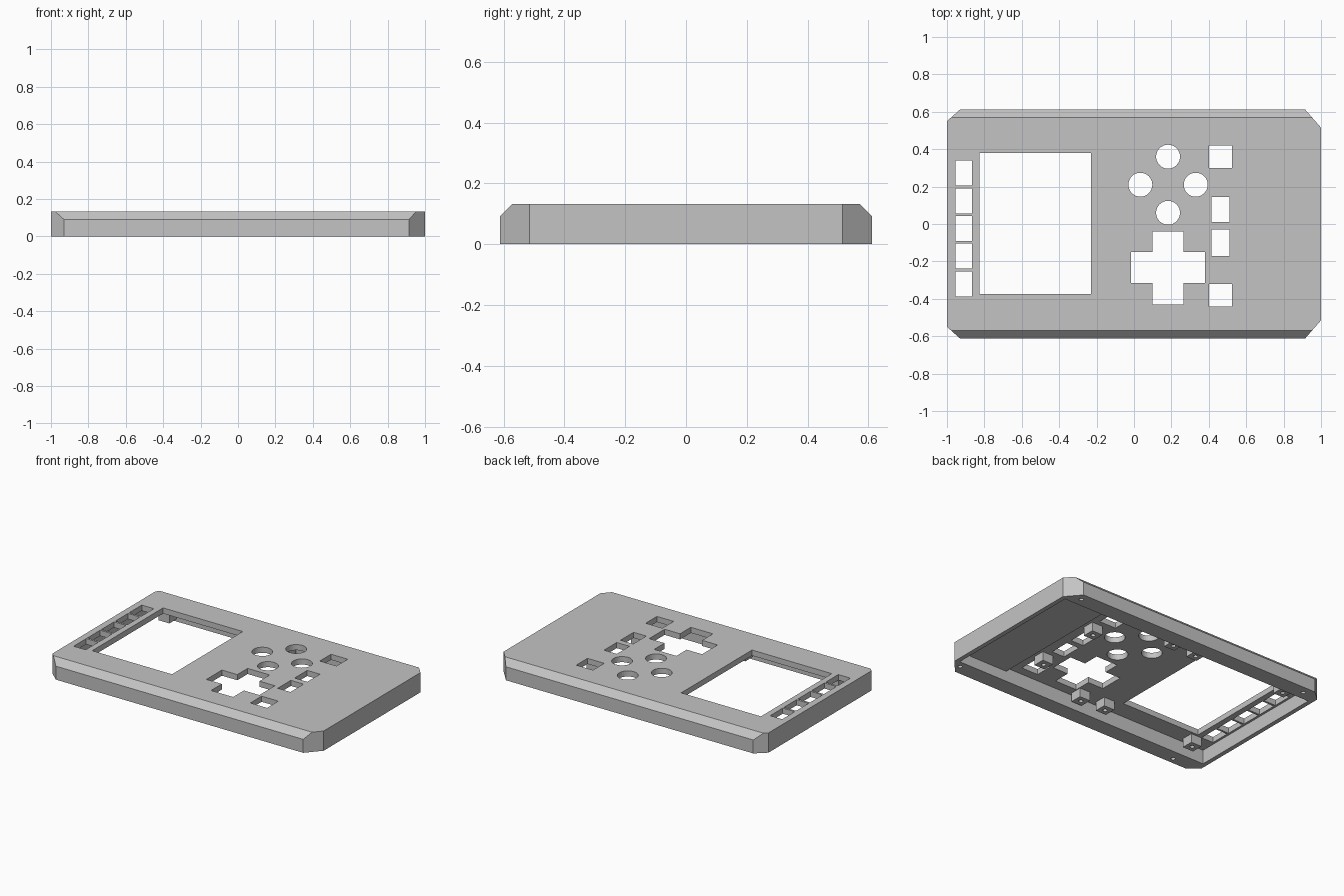
import bpy
import bmesh
import math

cube = bpy.data.objects.get("Cube")
if cube:
    bpy.data.objects.remove(cube, do_unlink=True)

grey = bpy.data.materials.new("shell grey")
grey.use_nodes = True
grey.diffuse_color = (0.55, 0.55, 0.55, 1)
grey.node_tree.nodes["Principled BSDF"].inputs["Base Color"].default_value = (0.55, 0.55, 0.55, 1)

TOP = 0.133
CEILING = 0.095


def prism(bm, outline, z0, z1):
    """Extrude a counter-clockwise outline from z0 to z1."""
    face = bm.faces.new([bm.verts.new((x, y, z0)) for x, y in outline])
    ext = bmesh.ops.extrude_face_region(bm, geom=[face], use_keep_orig=True)
    moved = [g for g in ext["geom"] if isinstance(g, bmesh.types.BMVert)]
    bmesh.ops.translate(bm, verts=moved, vec=(0, 0, z1 - z0))
    bmesh.ops.recalc_face_normals(bm, faces=bm.faces[:])


def rect(x0, x1, y0, y1):
    return [(x0, y0), (x1, y0), (x1, y1), (x0, y1)]


def circle(cx, cy, r, n):
    return [(cx + r * math.cos(math.tau * i / n), cy + r * math.sin(math.tau * i / n))
            for i in range(n)]


def make(name, bm):
    mesh = bpy.data.meshes.new(name)
    bm.to_mesh(mesh)
    bm.free()
    mesh.materials.append(grey)
    obj = bpy.data.objects.new(name, mesh)
    bpy.context.collection.objects.link(obj)
    return obj


def cut(obj, shapes):
    """Subtract a list of (outline, z0, z1) prisms that do not overlap."""
    bm = bmesh.new()
    for shape in shapes:
        prism(bm, *shape)
    cutter = make("cutter", bm)
    cutter.hide_render = True
    mod = obj.modifiers.new("cut", "BOOLEAN")
    mod.operation = "DIFFERENCE"
    mod.solver = "EXACT"
    mod.object = cutter
    bpy.context.view_layer.update()
    result = bpy.data.meshes.new_from_object(
        obj.evaluated_get(bpy.context.evaluated_depsgraph_get()))
    obj.modifiers.clear()
    obj.data = result
    bpy.data.objects.remove(cutter, do_unlink=True)


# Outer body: clipped corners, long top edges bevelled by slanted planes
bm = bmesh.new()
prism(bm, [(-0.93, -0.612), (0.915, -0.612), (1, -0.515), (1, 0.515),
           (0.915, 0.612), (-0.93, 0.612), (-1, 0.55), (-1, -0.55)], 0, TOP)
for side in (-1, 1):
    cutting = bmesh.ops.bisect_plane(
        bm, geom=bm.verts[:] + bm.edges[:] + bm.faces[:], clear_outer=True,
        plane_co=(0, side * 0.57, TOP), plane_no=(0, side, 1))
    rim = [g for g in cutting["geom_cut"] if isinstance(g, bmesh.types.BMEdge)]
    bmesh.ops.holes_fill(bm, edges=rim)
bmesh.ops.recalc_face_normals(bm, faces=bm.faces[:])
shell = make("case_shell", bm)

# Hollow underside, with a thicker plate at the plain end
cut(shell, [(rect(-0.97, 0.97, -0.5, 0.5), -0.1, 0.07)])
cut(shell, [(rect(-0.97, 0.6, -0.5, 0.5), -0.1, CEILING)])

# Screen, side slots, round buttons, direction cross and small square buttons
openings = [rect(-0.825, -0.23, -0.375, 0.38)]
for i in range(5):
    y = 0.272 - 0.148 * i
    openings.append(rect(-0.955, -0.865, y - 0.067, y + 0.067))
for dx, dy in ((0, 0.15), (-0.148, 0), (0.148, 0), (0, -0.15)):
    openings.append(circle(0.182 + dx, 0.21 + dy, 0.064, 32))
openings.append([(0.1, -0.43), (0.265, -0.43), (0.265, -0.315), (0.38, -0.315),
                 (0.38, -0.15), (0.265, -0.15), (0.265, -0.04), (0.1, -0.04),
                 (0.1, -0.15), (-0.015, -0.15), (-0.015, -0.315), (0.1, -0.315)])
openings += [rect(0.4, 0.525, 0.3, 0.42), rect(0.415, 0.51, 0.01, 0.145),
             rect(0.415, 0.51, -0.17, -0.03), rect(0.4, 0.525, -0.44, -0.32)]
cut(shell, [(o, 0.03, 0.2) for o in openings])

# Screw holes in the rim
rim_screws = [(0.89, 0.56), (0.93, -0.545), (-0.79, -0.57), (-0.88, 0.56)]
cut(shell, [(circle(x, y, 0.014, 16), -0.05, 0.06) for x, y in rim_screws])

# Mounting posts under the top plate, each with a blind screw hole
posts = [(x, s * y) for x, y in ((-0.825, 0.43), (-0.13, 0.43), (0.055, 0.44)) for s in (-1, 1)]
posts += [(0.515, 0.225), (0.515, -0.245)]
for i, (x, y) in enumerate(posts):
    bm = bmesh.new()
    prism(bm, rect(x - 0.04, x + 0.04, y - 0.04, y + 0.04), 0.035, CEILING + 0.005)
    post = make(f"mounting_post_{i + 1}", bm)
    cut(post, [(circle(x, y, 0.014, 16), 0, 0.08)])
